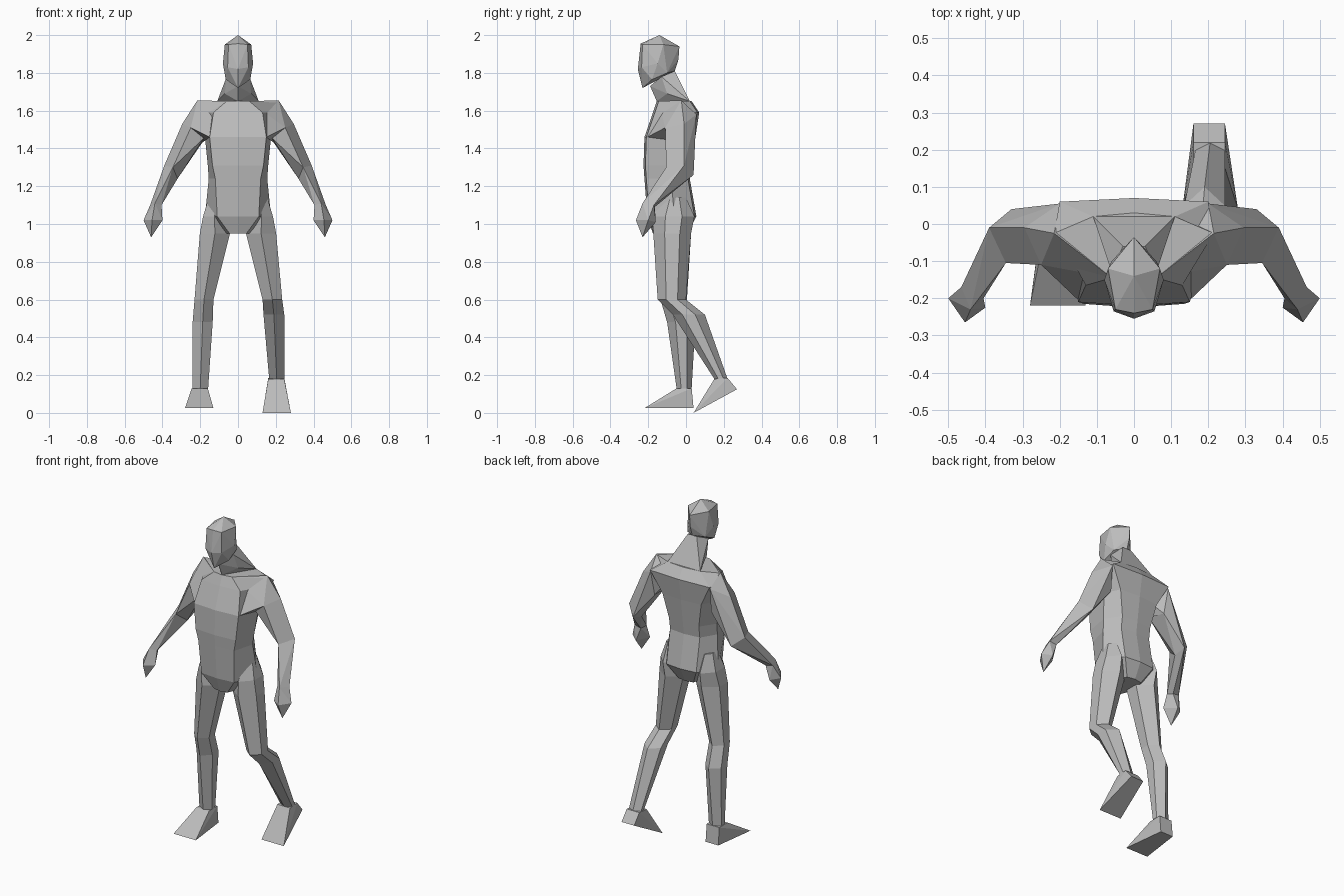
import bpy
import bmesh
from mathutils import Vector

default_cube = bpy.data.objects.get("Cube")
if default_cube:
    bpy.data.objects.remove(default_cube, do_unlink=True)

# Single flat grey for the whole figure
grey = bpy.data.materials.new("plain grey")
grey.use_nodes = True
colour = (.5, .5, .5, 1)
grey.diffuse_color = colour
grey.node_tree.nodes["Principled BSDF"].inputs["Base Color"].default_value = colour


def finish(name, bm):
    """Turn a bmesh into a flat shaded grey object."""
    bmesh.ops.recalc_face_normals(bm, faces=bm.faces[:])
    mesh = bpy.data.meshes.new(name)
    bm.to_mesh(mesh)
    bm.free()
    mesh.materials.append(grey)
    part = bpy.data.objects.new(name, mesh)
    bpy.context.scene.collection.objects.link(part)
    return part


def mirrored(points):
    """Add the opposite side of every point that is off the centre line."""
    return list(points) + [(-x, y, z) for x, y, z in points if x]


def on_side(points, side):
    return [(x * side, y, z) for x, y, z in points]


def hull(name, points):
    """Faceted solid stretched around a few corner points."""
    bm = bmesh.new()
    for point in points:
        bm.verts.new(Vector(point))
    result = bmesh.ops.convex_hull(bm, input=bm.verts[:])
    unused = {item for item in result["geom_interior"] + result["geom_unused"]
              if isinstance(item, bmesh.types.BMVert)}
    bmesh.ops.delete(bm, geom=list(unused), context="VERTS")
    bmesh.ops.dissolve_limit(bm, angle_limit=.02, verts=bm.verts[:], edges=bm.edges[:])
    return finish(name, bm)


def loft(name, rings):
    """Skin a stack of rings with equal point counts and cap both ends."""
    bm = bmesh.new()
    loops = [[bm.verts.new(Vector(point)) for point in ring] for ring in rings]
    for lower, upper in zip(loops, loops[1:]):
        for i in range(len(lower)):
            j = (i + 1) % len(lower)
            bm.faces.new((lower[i], lower[j], upper[j], upper[i]))
    bm.faces.new(loops[0])
    bm.faces.new(loops[-1])
    return finish(name, bm)


def torso_ring(z, front_x, front_y, side_x, side_y, back_x, back_y):
    """Eight sided section with a slight ridge down the front and the spine."""
    right = [(front_x, front_y, z), (side_x, side_y, z), (back_x, back_y, z)]
    left = [(-x, y, z) for x, y, z in reversed(right)]
    return [(0, front_y - .01, z)] + right + [(0, back_y + .01, z)] + left


def limb_ring(x, y, z, half_x, half_y, side):
    """Six sided section with ridges at the front and back."""
    outline = [(0, -1), (1, -.4), (1, .4), (0, 1), (-1, .4), (-1, -.4)]
    return [(side * (x + half_x * u), y + half_y * v, z) for u, v in outline]


# Torso from crotch to shoulder line
loft("torso", [torso_ring(*row) for row in (
    (.95, .045, -.165, .08, -.08, .05, 0),
    (1.04, .11, -.195, .175, -.06, .1, .045),
    (1.24, .12, -.21, .155, -.08, .1, .01),
    (1.31, .135, -.215, .16, -.07, .1, .02),
    (1.46, .15, -.21, .175, -.05, .13, .04),
    (1.59, .13, -.165, .21, -.02, .2, .06),
    (1.65, .06, -.145, .215, -.025, .11, .02),
)])

# Neck and head
hull("neck", mirrored([
    (0, -.155, 1.65), (.07, -.1, 1.69), (.11, .02, 1.65), (.03, -.02, 1.72),
    (0, -.19, 1.73), (.06, -.13, 1.78), (.03, -.06, 1.81),
]))
hull("head", mirrored([
    (0, -.14, 2), (.07, -.12, 1.95), (.05, -.23, 1.95), (0, -.24, 1.955),
    (0, -.255, 1.82), (.055, -.235, 1.83), (.08, -.15, 1.85),
    (.065, -.18, 1.765), (0, -.23, 1.72), (.06, -.1, 1.8),
    (0, -.06, 1.81), (0, -.04, 1.87), (0, -.035, 1.94),
]))

# Joint corners shared by neighbouring arm parts
shoulder_joint = [
    (.215, -.025, 1.655), (.25, -.11, 1.51), (.295, -.01, 1.53),
    (.2, .055, 1.58), (.18, -.09, 1.455), (.19, .03, 1.43),
]
elbow_joint = [
    (.39, -.01, 1.31), (.345, -.105, 1.3), (.33, .04, 1.26), (.32, -.03, 1.24),
]
wrist_joint = [
    (.465, -.17, 1.1), (.405, -.2, 1.1), (.44, -.23, 1.11), (.42, -.165, 1.09),
]
chest_corners = [(.15, -.205, 1.46), (.06, -.145, 1.65)]
hand_corners = [
    (.5, -.2, 1.02), (.455, -.265, 1.02), (.4, -.225, 1.02),
    (.45, -.16, 1.01), (.46, -.23, .93),
]

for label, side in (("left", 1), ("right", -1)):
    for part, corners in (
        ("shoulder", chest_corners + shoulder_joint),
        ("upper_arm", shoulder_joint + elbow_joint),
        ("forearm", elbow_joint + wrist_joint),
        ("hand", wrist_joint + hand_corners),
    ):
        hull(label + "_" + part, on_side(corners, side))

# Legs: shared thigh, then a straight right shin and a bent left shin
thigh = [(.125, -.06, 1.14, .03, .06), (.125, -.065, 1.04, .06, .11),
         (.122, -.073, .95, .08, .1)]
right_shin = [(.18, -.065, .6, .05, .07), (.187, -.025, .48, .053, .075),
              (.2, -.01, .13, .042, .04)]
left_shin = [(.182, -.075, .6, .052, .075), (.19, .015, .52, .055, .085),
             (.205, .185, .18, .04, .035)]


def foot(name, side, front, back, heel, toe):
    """Wedge foot; each argument is the (y, z) of a crosswise edge."""
    ankle_x, toe_x = (.16, .245), (.13, .28)
    corners = [(x, *edge) for edge in (front, back, heel) for x in ankle_x]
    corners += [(x, *toe) for x in toe_x]
    hull(name, on_side(corners, side))


loft("right_leg", [limb_ring(*row, -1) for row in thigh + right_shin])
loft("left_leg", [limb_ring(*row, 1) for row in thigh + left_shin])
foot("right_foot", -1, (-.05, .13), (.03, .13), (.04, .025), (-.22, .025))
foot("left_foot", 1, (.15, .18), (.22, .185), (.27, .125), (.04, 0))
